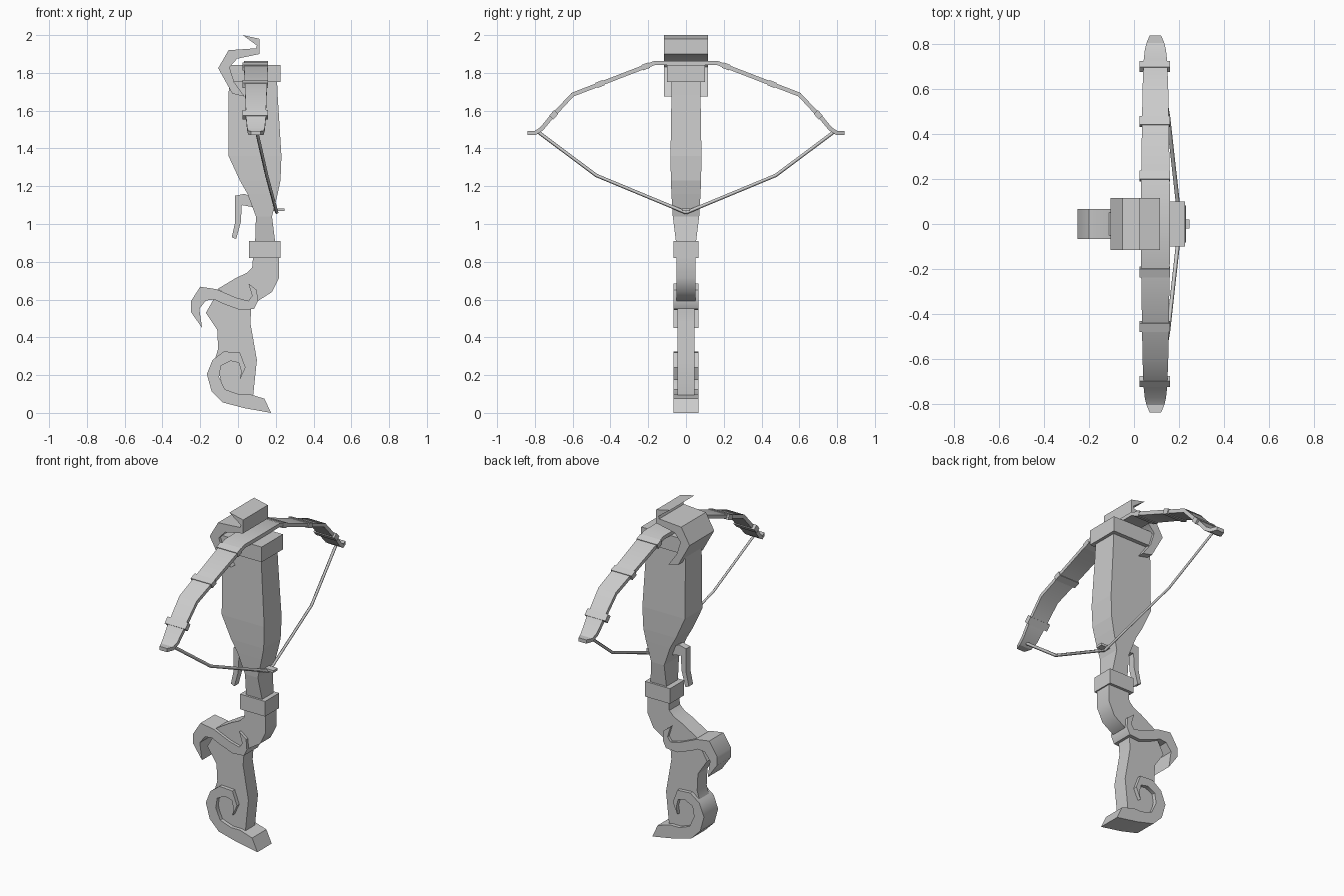
import bpy
import bmesh
from math import atan2, radians
from mathutils import Vector

if "Cube" in bpy.data.objects:
    bpy.data.objects.remove(bpy.data.objects["Cube"], do_unlink=True)

grey = bpy.data.materials.new("plain grey")
grey.use_nodes = True
grey.diffuse_color = (0.6, 0.6, 0.6, 1)
grey.node_tree.nodes["Principled BSDF"].inputs["Base Color"].default_value = (0.6, 0.6, 0.6, 1)


def finish(name, bm, angle=0):
    """Turn a bmesh into an object; angle > 0 smooths gentle edges."""
    bmesh.ops.recalc_face_normals(bm, faces=bm.faces)
    mesh = bpy.data.meshes.new(name)
    bm.to_mesh(mesh)
    bm.free()
    mesh.materials.append(grey)
    obj = bpy.data.objects.new(name, mesh)
    bpy.context.collection.objects.link(obj)
    if angle:
        bpy.ops.object.select_all(action="DESELECT")
        obj.select_set(True)
        bpy.context.view_layer.objects.active = obj
        bpy.ops.object.shade_smooth_by_angle(angle=radians(angle))
    return obj


def slab(name, outline, half, angle=0):
    """Extrude an x-z outline across y."""
    bm = bmesh.new()
    face = bm.faces.new([bm.verts.new((x, -half, z)) for x, z in outline])
    result = bmesh.ops.extrude_face_region(bm, geom=[face])
    verts = [v for v in result["geom"] if isinstance(v, bmesh.types.BMVert)]
    bmesh.ops.translate(bm, verts=verts, vec=(0, 2 * half, 0))
    return finish(name, bm, angle)


def loft(name, rings, angle=0):
    """Bridge four-cornered sections into a closed solid."""
    bm = bmesh.new()
    loops = [[bm.verts.new(p) for p in ring] for ring in rings]
    for a, b in zip(loops, loops[1:]):
        for i in range(4):
            j = (i + 1) % 4
            bm.faces.new((a[i], a[j], b[j], b[i]))
    bm.faces.new(loops[0])
    bm.faces.new(loops[-1])
    return finish(name, bm, angle)


def box(name, centre, size, tilt=0):
    bm = bmesh.new()
    bmesh.ops.create_cube(bm, size=1)
    bmesh.ops.scale(bm, verts=bm.verts, vec=size)
    obj = finish(name, bm)
    obj.location = centre
    obj.rotation_euler.x = tilt
    return obj


# Stock: tapered rectangular sections (z, x min, x max, half width)
stock = [(1.8, -.045, .205, .075), (1.68, -.05, .21, .077), (1.36, -.05, .23, .082),
         (1.23, .01, .225, .08), (1.16, .05, .21, .077), (1.04, .095, .18, .07),
         (.88, .09, .2, .05)]
loft("stock", [[(a, -h, z), (b, -h, z), (b, h, z), (a, h, z)] for z, a, b, h in stock])
box("stock_cap", (.088, 0, 1.797), (.275, .2, .09))
box("neck_clamp", (.142, 0, .865), (.165, .132, .09))

# Neck and grip
slab("neck", [(.08, .83), (.075, .77), (.045, .74), (-.01, .715), (-.11, .655), (0, .6),
              (.06, .585), (.105, .592), (.18, .64), (.217, .715), (.217, .83)], .05, 40)
slab("grip", [(-.13, .6), (.07, .58), (.07, .54), (.065, .48), (.1, .28), (.08, .09),
              (-.07, .09), (-.12, .29), (-.105, .34), (-.11, .44), (-.17, .53)], .045, 25)

# Curled ornaments
slab("top_scroll", [(.025, 2), (.115, 1.98), (.115, 1.9), (-.005, 1.875), (-.045, 1.83),
                    (-.02, 1.75), (.035, 1.675), (-.03, 1.69), (-.105, 1.825),
                    (-.05, 1.92), (.095, 1.93), (.1, 1.945)], .116, 40)
slab("middle_scroll", [(-.19, .45), (-.25, .535), (-.25, .59), (-.2, .668), (-.115, .655),
                       (-.01, .61), (.055, .593), (.075, .62), (.055, .685), (.1, .65),
                       (.105, .59), (.085, .55), (.01, .545), (-.085, .58), (-.125, .6),
                       (-.17, .595), (-.205, .55)], .067, 40)
slab("foot_scroll", [(.175, 0), (.14, .075), (.06, .1), (0, .1), (-.07, .125), (-.1, .19),
                     (-.09, .25), (-.04, .275), (.005, .265), (.017, .22), (.01, .175),
                     (.04, .24), (.01, .32), (-.075, .325), (-.135, .28), (-.165, .205),
                     (-.14, .115), (-.08, .055), (.035, .025)], .067, 40)
slab("trigger", [(-.015, 1.15), (.035, 1.16), (.09, 1.13), (.075, 1.09), (.02, 1.1),
                 (.015, 1.01), (-.01, .92), (-.033, .93), (-.015, 1.01)], .02, 25)

# Bow limb: flat strip following a path in y-z (y, z, half width)
BOW_X = .095
half_path = [(.165, 1.853, .064), (.6, 1.685, .057), (.72, 1.557, .052),
             (.765, 1.503, .047), (.8, 1.481, .04), (.838, 1.481, .025)]
path = [(-y, z, w) for y, z, w in reversed(half_path)] + half_path
rings = []
for i, (y, z, w) in enumerate(path):
    before, after = path[max(i - 1, 0)], path[min(i + 1, len(path) - 1)]
    along = Vector((0, after[0] - before[0], after[1] - before[1])).normalized()
    normal = Vector((0, -along.z, along.y)) * .011
    middle = Vector((BOW_X, y, z))
    side = Vector((w, 0, 0))
    rings.append([middle - side - normal, middle + side - normal,
                  middle + side + normal, middle - side + normal])
loft("bow_limb", rings, 30)


def limb_point(y):
    """Height and slope of the limb at a given y."""
    for a, b in zip(half_path, half_path[1:]):
        if a[0] <= y <= b[0]:
            slope = (b[1] - a[1]) / (b[0] - a[0])
            return a[1] + slope * (y - a[0]), slope


# Bands and string, repeated on both sides
for side, label in ((1, "back"), (-1, "front")):
    for number, y in enumerate((.213, .455, .7)):
        z, slope = limb_point(y)
        box(f"{label}_band_{number + 1}", (BOW_X - .003, side * y, z), (.136, .04, .03),
            side * atan2(slope, 1))
    curve = bpy.data.curves.new(f"{label}_string", "CURVE")
    curve.dimensions = "3D"
    curve.bevel_depth = .009
    curve.bevel_resolution = 0
    curve.use_fill_caps = True
    spline = curve.splines.new("POLY")
    points = [(.1, .78, 1.485), (.152, .475, 1.257), (.205, 0, 1.06)]
    spline.points.add(len(points) - 1)
    for point, (x, y, z) in zip(spline.points, points):
        point.co = (x, side * y, z, 1)
    curve.materials.append(grey)
    bpy.context.collection.objects.link(bpy.data.objects.new(f"{label}_string", curve))

box("string_nock", (.217, 0, 1.075), (.06, .04, .014))
